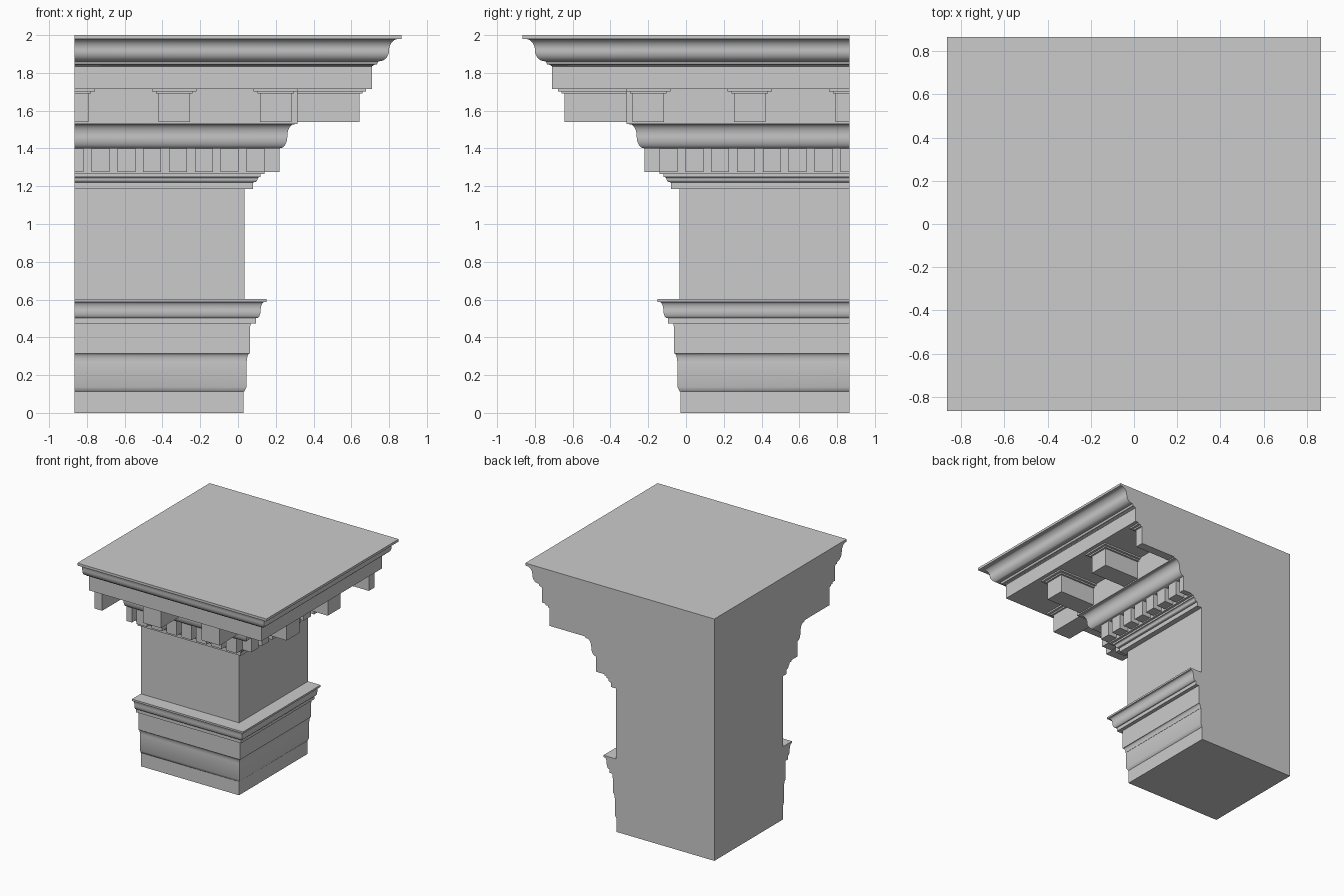
import bpy, bmesh, math

if "Cube" in bpy.data.objects:
    bpy.data.objects.remove(bpy.data.objects["Cube"])

B = 0.865  # the two cut planes lie at x = -B and y = +B


def cyma(d0, z0, d1, z1, n=10):
    """S-curve moulding: convex at the bottom, flaring out at the top."""
    pts, d, z = [], d1 - d0, z1 - z0
    for i in range(n + 1):
        a = math.pi / 2 * i / n
        pts.append((d0 + d / 2 * math.sin(a), z0 + z / 2 * (1 - math.cos(a))))
    for i in range(1, n + 1):
        a = math.pi / 2 * i / n
        pts.append((d0 + d / 2 + d / 2 * (1 - math.cos(a)), z0 + z / 2 + z / 2 * math.sin(a)))
    return pts


def cove(d0, z0, d1, z1, n=6):
    """Concave quarter round."""
    return [(d0 + (d1 - d0) * (1 - math.cos(a)), z0 + (z1 - z0) * math.sin(a))
            for a in (math.pi / 2 * i / n for i in range(n + 1))]


def finish(bm, name):
    bmesh.ops.recalc_face_normals(bm, faces=bm.faces)
    me = bpy.data.meshes.new(name)
    bm.to_mesh(me)
    bm.free()
    ob = bpy.data.objects.new(name, me)
    bpy.context.collection.objects.link(ob)
    return ob


def mitred_corner(name, profile):
    """Sweep (offset, height) profile round the outer corner; close the back flat."""
    bm = bmesh.new()
    left = [bm.verts.new((-B, -d, z)) for d, z in profile]
    corner = [bm.verts.new((d, -d, z)) for d, z in profile]
    right = [bm.verts.new((d, B, z)) for d, z in profile]
    bot = bm.verts.new((-B, B, profile[0][1]))
    top = bm.verts.new((-B, B, profile[-1][1]))
    for a, b in ((left, corner), (corner, right)):
        for i in range(len(profile) - 1):
            bm.faces.new((a[i], b[i], b[i + 1], a[i + 1]))
    bm.faces.new(left + [top, bot])
    bm.faces.new(right + [top, bot])
    bm.faces.new((left[0], corner[0], right[0], bot))
    bm.faces.new((left[-1], corner[-1], right[-1], top))
    ob = finish(bm, name)
    bpy.context.view_layer.objects.active = ob
    ob.select_set(True)
    bpy.ops.object.shade_smooth_by_angle(angle=math.radians(30))
    ob.select_set(False)


def blocks(name, centres, width, d0, d1, z0, z1):
    """Row of blocks along both outer sides, trimmed at the cut planes."""
    for side in ("front", "right"):
        bm = bmesh.new()
        for c in centres:
            u0, u1 = max(c - width / 2, -B), c + width / 2
            v = bmesh.ops.create_cube(bm, size=1)["verts"]
            for p in v:
                u = u1 if p.co.x > 0 else u0
                d = d1 if p.co.y > 0 else d0
                z = z1 if p.co.z > 0 else z0
                p.co = (u, -d, z) if side == "front" else (d, -u, z)
        finish(bm, side + "_" + name)


# architrave, frieze and cornice in one mitred profile
profile = [(0.03, 0), (0.03, 0.112), (0.034, 0.115), (0.045, 0.137), (0.045, 0.275)]
profile += cove(0.047, 0.275, 0.063, 0.315)[::1]
profile += [(0.065, 0.472), (0.095, 0.472), (0.095, 0.502)]
profile += cyma(0.1, 0.502, 0.14, 0.587)
profile += [(0.15, 0.587), (0.15, 0.602), (0.035, 0.602), (0.035, 1.185),
            (0.08, 1.185), (0.08, 1.221)]
profile += cyma(0.085, 1.221, 0.12, 1.25, 6)
profile += [(0.12, 1.265), (0.14, 1.265), (0.14, 1.4), (0.222, 1.4)]
profile += cyma(0.225, 1.402, 0.297, 1.528)
profile += [(0.315, 1.53), (0.315, 1.715), (0.71, 1.715), (0.71, 1.835)]
profile += cove(0.714, 1.837, 0.735, 1.845, 4)
profile += [(0.742, 1.86)]
profile += cyma(0.75, 1.862, 0.85, 1.98)
profile += [(0.865, 1.98), (0.865, 2.0)]
mitred_corner("entablature", profile)

# small square teeth
blocks("dentils", [0.0925 - 0.1367 * i for i in range(8)], 0.095, 0.13, 0.22, 1.275, 1.402)

# large brackets with stepped caps under the soffit
mods = [0.2 - 0.5375 * i for i in range(3)]
blocks("modillions", mods, 0.165, 0.30, 0.643, 1.54, 1.695)
blocks("modillion_lower_caps", mods, 0.195, 0.30, 0.658, 1.69, 1.703)
blocks("modillion_upper_caps", mods, 0.235, 0.30, 0.678, 1.702, 1.717)
